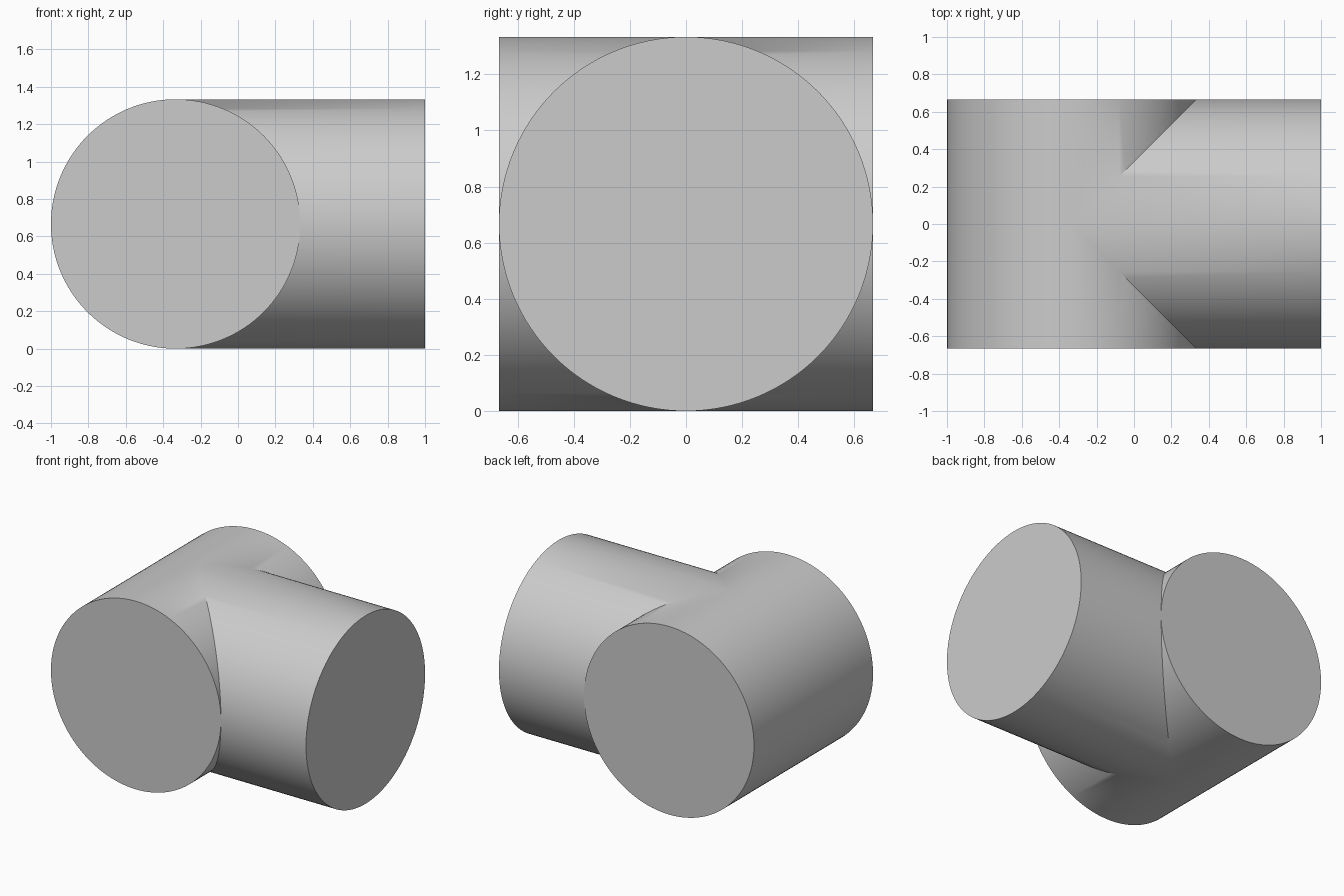
import bpy, bmesh, math

cube = bpy.data.objects.get("Cube")
if cube:
    bpy.data.objects.remove(cube, do_unlink=True)

R = 2 / 3            # pipe radius
CX = -1 / 3          # axis of the main pipe in x
STEPS = 64           # segments in half a circle

grey = bpy.data.materials.new("plain grey")
colour = (0.6, 0.6, 0.6, 1)
grey.diffuse_color = colour
grey.use_nodes = True
grey.node_tree.nodes["Principled BSDF"].inputs["Base Color"].default_value = colour

# half circle from bottom to top: (half width, height)
angles = [math.pi * (i / STEPS - 0.5) for i in range(STEPS + 1)]
arc = [(R * math.cos(a), R + R * math.sin(a)) for a in angles]

bm = bmesh.new()


def face(points):
    bm.faces.new([bm.verts.new(p) for p in points])


def strip(start, end):
    """Long faces between two rails, both given as functions of width and height."""
    for low, high in zip(arc, arc[1:]):
        face([start(*low), end(*low), end(*high), start(*high)])


for s in (-1, 1):
    # far side of the main pipe
    strip(lambda w, z: (CX - w, 0, z), lambda w, z: (CX - w, s * R, z))
    # near side of the main pipe, cut back to the mitred seam
    strip(lambda w, z: (CX + w, s * w, z), lambda w, z: (CX + w, s * R, z))
    # branch pipe, from the seam to its open end
    strip(lambda w, z: (CX + w, s * w, z), lambda w, z: (1, s * w, z))
    # main pipe end cap
    face([(CX + w, s * R, z) for w, z in arc]
         + [(CX - w, s * R, z) for w, z in arc[-2:0:-1]])

# branch end cap
face([(1, w, z) for w, z in arc] + [(1, -w, z) for w, z in arc[-2:0:-1]])

bmesh.ops.remove_doubles(bm, verts=bm.verts[:], dist=1e-4)
bmesh.ops.recalc_face_normals(bm, faces=bm.faces[:])

mesh = bpy.data.meshes.new("tee_joint")
bm.to_mesh(mesh)
bm.free()
mesh.materials.append(grey)
tee = bpy.data.objects.new("tee_joint", mesh)
bpy.context.collection.objects.link(tee)

# smooth walls, sharp rims and seam
bpy.ops.object.select_all(action="DESELECT")
tee.select_set(True)
bpy.context.view_layer.objects.active = tee
bpy.ops.object.shade_smooth_by_angle(angle=math.radians(30))
